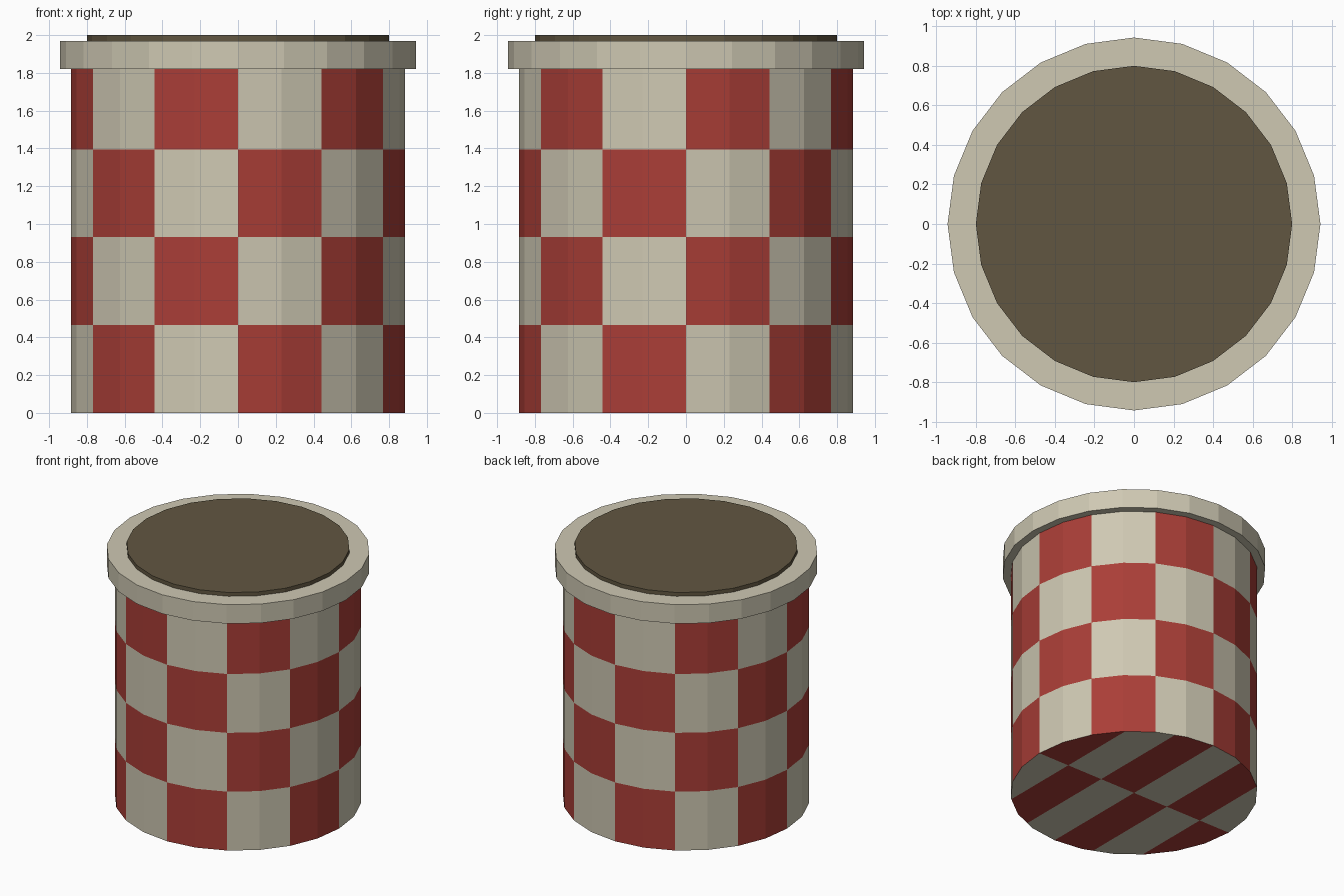
import bpy, bmesh, math

cube = bpy.data.objects.get("Cube")
if cube:
    bpy.data.objects.remove(cube, do_unlink=True)

SIDES = 24
COLUMNS = 12
ROW = 0.465
BODY_R = 0.885
STRIPE = BODY_R / 0.24 / COLUMNS


def material(name, rgb):
    m = bpy.data.materials.new(name)
    m.use_nodes = True
    m.diffuse_color = (*rgb, 1)
    m.node_tree.nodes["Principled BSDF"].inputs["Base Color"].default_value = (*rgb, 1)
    return m


cream = material("cream", (0.62, 0.58, 0.45))
red = material("red", (0.40, 0.048, 0.038))
brown = material("dark_brown", (0.12, 0.094, 0.053))


def drum_mesh(radius, bottom, top):
    """Capped cylinder with a corner on each axis."""
    bm = bmesh.new()
    ring = [bm.verts.new((radius * math.cos(math.tau * i / SIDES),
                          radius * math.sin(math.tau * i / SIDES), bottom))
            for i in range(SIDES)]
    base = bm.faces.new(ring[::-1])
    wall = bmesh.ops.extrude_face_region(bm, geom=[base], use_keep_orig=True)
    bmesh.ops.translate(bm, vec=(0, 0, top - bottom),
                        verts=[v for v in wall["geom"] if isinstance(v, bmesh.types.BMVert)])
    bmesh.ops.recalc_face_normals(bm, faces=bm.faces)
    return bm


def finish(bm, name, mats):
    mesh = bpy.data.meshes.new(name)
    bm.to_mesh(mesh)
    bm.free()
    for m in mats:
        mesh.materials.append(m)
    obj = bpy.data.objects.new(name, mesh)
    bpy.context.collection.objects.link(obj)
    return obj


# Checkered body: wall cut into rows
body = drum_mesh(BODY_R, 0, 4 * ROW)
for i in (1, 2, 3):
    bmesh.ops.bisect_plane(body, geom=body.verts[:] + body.edges[:] + body.faces[:],
                           plane_co=(0, 0, i * ROW), plane_no=(0, 0, 1))


# Underside cut into striped checks
def cut_underside(co, no):
    faces = [f for f in body.faces if all(abs(v.co.z) < 1e-4 for v in f.verts)]
    edges = {e for f in faces for e in f.edges}
    verts = {v for f in faces for v in f.verts}
    bmesh.ops.bisect_plane(body, geom=faces + list(edges) + list(verts),
                           plane_co=co, plane_no=no)


cut_underside((0, 0, 0), (0, 1, 0))
for i in range(-2, 3):
    cut_underside((i * STRIPE, 0, 0), (1, 0, 0))

# Alternate cream and red around the wall and across the underside
body.normal_update()
for f in body.faces:
    c = f.calc_center_median()
    if abs(f.normal.z) < 0.5:
        n = f.normal
        column = math.floor(math.atan2(n.y, n.x) / math.tau * COLUMNS)
        f.material_index = (column + math.floor(c.z / ROW)) % 2
    elif f.normal.z < 0:
        f.material_index = (math.floor(c.x / STRIPE) + (c.y > 0)) % 2
finish(body, "checkered_body", [cream, red])

# Rim band and filling
finish(drum_mesh(0.943, 1.82, 1.97), "rim", [cream])
finish(drum_mesh(0.80, 1.90, 2.0), "filling", [brown])
